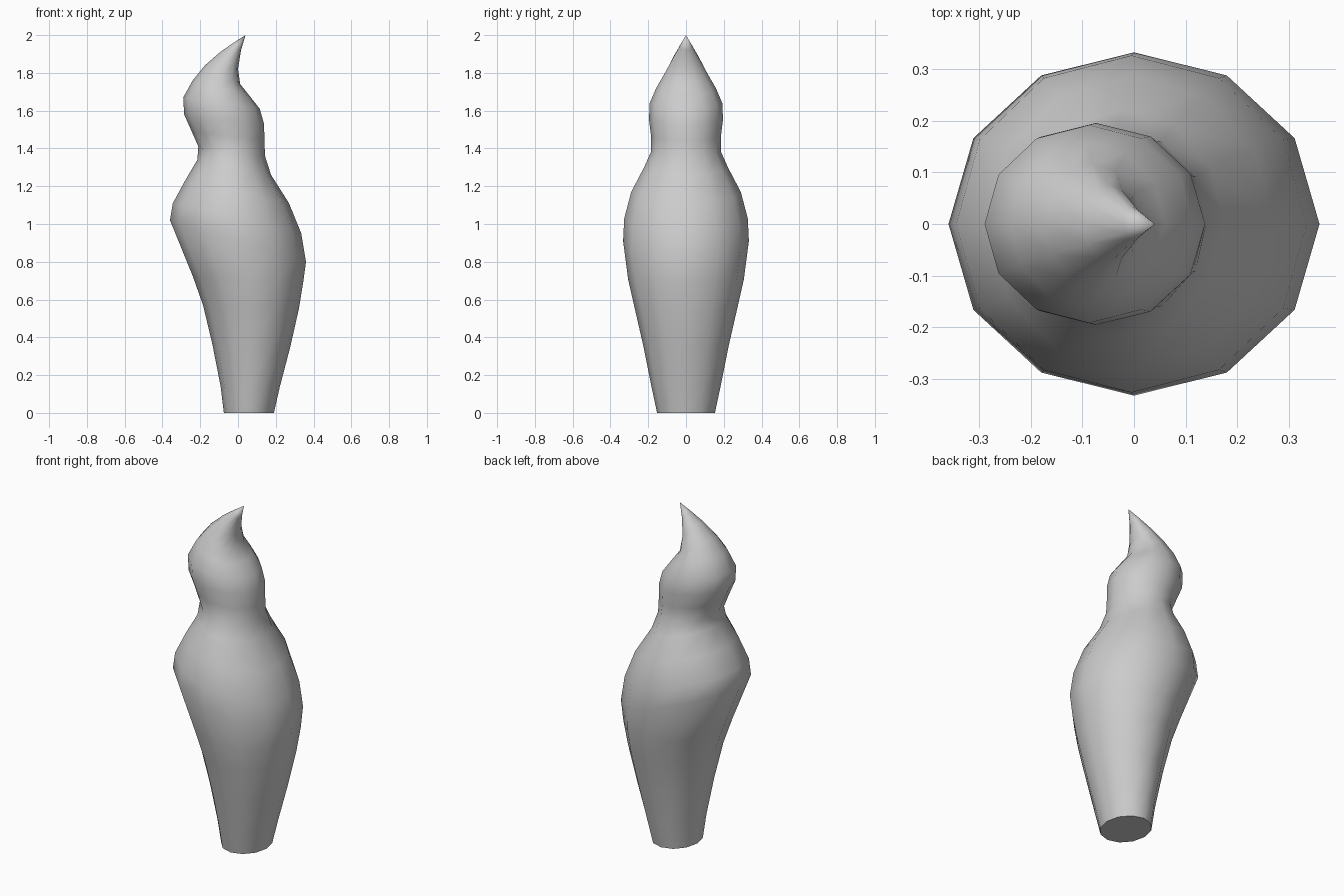
import bpy, bmesh, math

SIDES = 12
# tilted rings: left x, left z, right x, right z, half depth in y
RINGS = [
    (-0.075, 0.00, 0.190, 0.00, 0.153),
    (-0.092, 0.14, 0.222, 0.14, 0.183),
    (-0.135, 0.36, 0.277, 0.35, 0.226),
    (-0.185, 0.57, 0.322, 0.55, 0.273),
    (-0.238, 0.72, 0.345, 0.69, 0.306),
    (-0.360, 1.02, 0.360, 0.80, 0.333),
    (-0.345, 1.11, 0.335, 0.95, 0.327),
    (-0.280, 1.23, 0.270, 1.11, 0.290),
    (-0.215, 1.34, 0.175, 1.26, 0.222),
    (-0.210, 1.41, 0.143, 1.36, 0.184),
    (-0.245, 1.49, 0.140, 1.44, 0.185),
    (-0.285, 1.58, 0.138, 1.53, 0.196),
    (-0.290, 1.67, 0.115, 1.61, 0.192),
    (-0.240, 1.76, 0.060, 1.68, 0.158),
    (-0.175, 1.84, 0.012, 1.74, 0.117),
    (-0.095, 1.91, 0.000, 1.82, 0.076),
    (-0.020, 1.962, 0.016, 1.92, 0.033),
]
TIP = (0.04, 0.0, 2.0)

bm = bmesh.new()


def add_ring(lx, lz, rx, rz, depth):
    ring = []
    for i in range(SIDES):
        a = 2 * math.pi * i / SIDES
        t = (1 + math.cos(a)) / 2
        ring.append(bm.verts.new((lx + (rx - lx) * t, depth * math.sin(a), lz + (rz - lz) * t)))
    return ring


# flame skin
loops = [add_ring(*r) for r in RINGS]
for low, high in zip(loops, loops[1:]):
    for i in range(SIDES):
        j = (i + 1) % SIDES
        bm.faces.new((low[i], low[j], high[j], high[i]))

# curled tip and flat base
tip = bm.verts.new(TIP)
for i in range(SIDES):
    bm.faces.new((loops[-1][i], loops[-1][(i + 1) % SIDES], tip))
bm.faces.new(loops[0][::-1])
bmesh.ops.recalc_face_normals(bm, faces=bm.faces)

mesh = bpy.data.meshes.new("flame")
bm.to_mesh(mesh)
bm.free()
flame = bpy.data.objects.new("flame", mesh)
bpy.context.collection.objects.link(flame)
bpy.context.view_layer.objects.active = flame
flame.select_set(True)
bpy.ops.object.shade_smooth_by_angle(angle=math.radians(60))
